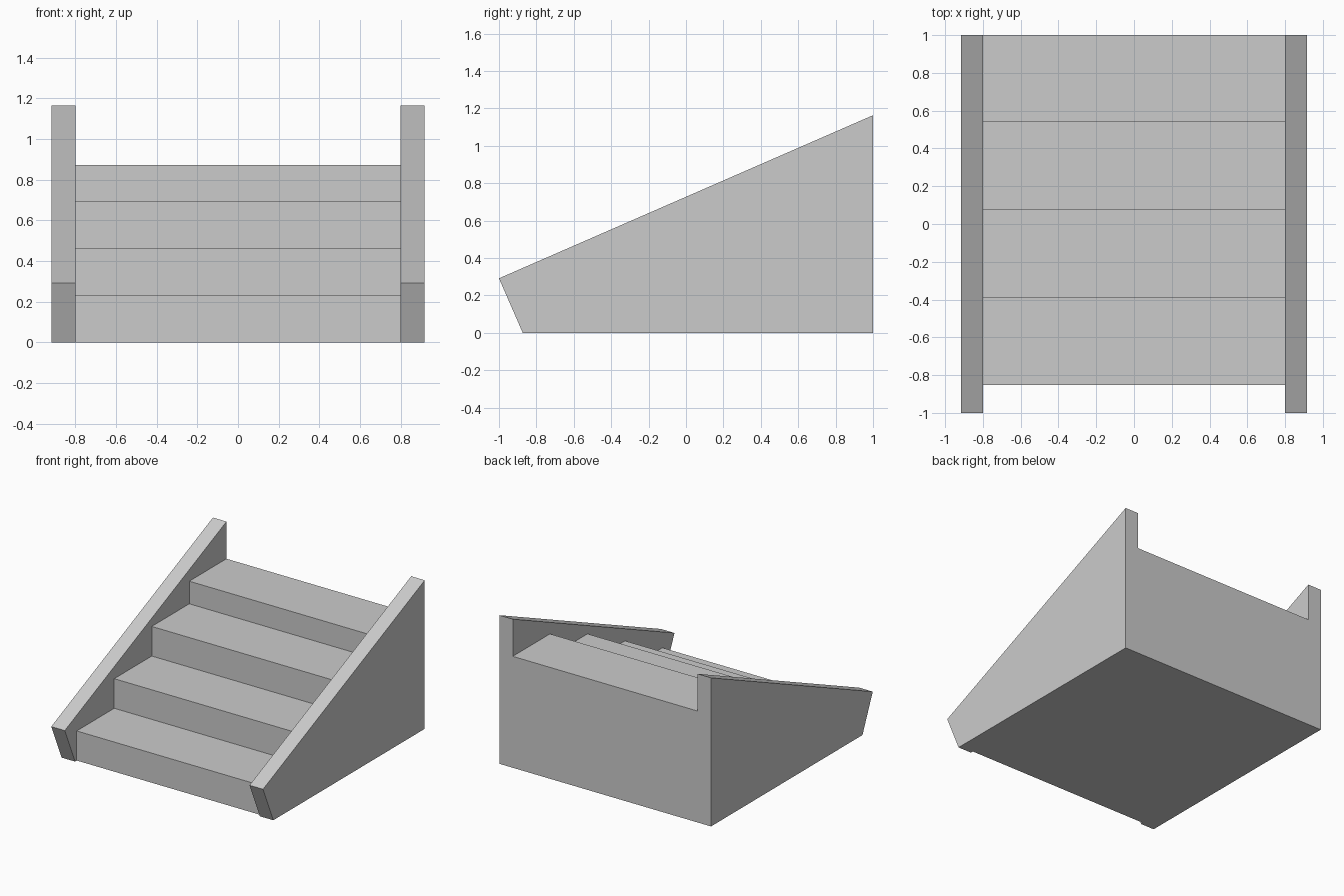
import bpy
import bmesh

if "Cube" in bpy.data.objects:
    bpy.data.objects.remove(bpy.data.objects["Cube"])

INNER, OUTER = 0.80, 0.917      # inner and outer faces of the side walls
RISE, RUN = 0.2317, 0.464       # regular step size
FRONT, BACK, TOP = -0.852, 1.0, 0.872


def extrude_profile(name, profile, x0, x1):
    """Solid made from a (y, z) outline swept from x0 to x1."""
    bm = bmesh.new()
    face = bm.faces.new([bm.verts.new((x0, y, z)) for y, z in profile])
    swept = bmesh.ops.extrude_face_region(bm, geom=[face], use_keep_orig=True)
    verts = [g for g in swept["geom"] if isinstance(g, bmesh.types.BMVert)]
    bmesh.ops.translate(bm, verts=verts, vec=(x1 - x0, 0, 0))
    bmesh.ops.recalc_face_normals(bm, faces=bm.faces)
    mesh = bpy.data.meshes.new(name)
    bm.to_mesh(mesh)
    bm.free()
    obj = bpy.data.objects.new(name, mesh)
    bpy.context.collection.objects.link(obj)
    return obj


# Solid flight of four steps, the last riser being shorter
steps = [(BACK, 0), (FRONT, 0)]
for i in range(4):
    y = FRONT + i * RUN
    z = min((i + 1) * RISE, TOP)
    y_next = BACK if i == 3 else y + RUN
    steps += [(y, z), (y_next, z)]
extrude_profile("steps", steps, -INNER, INNER)

# Sloping side walls with a square-cut front end
wall = [(BACK, 0), (-0.873, 0), (-1.0, 0.291), (BACK, 1.163)]
extrude_profile("left_side_wall", wall, -OUTER, -INNER)
extrude_profile("right_side_wall", wall, INNER, OUTER)
